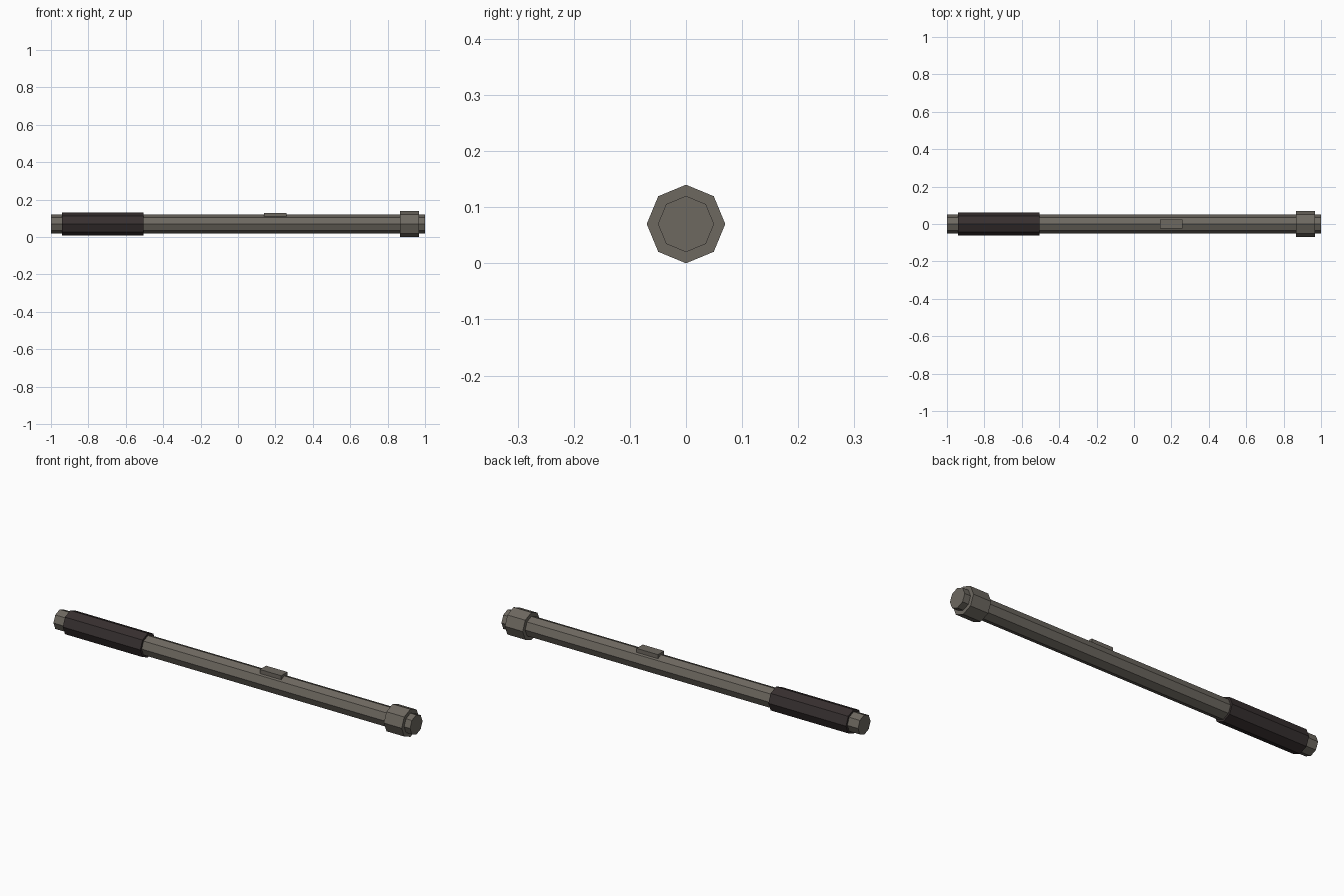
import bpy
import math

cube = bpy.data.objects.get("Cube")
if cube:
    bpy.data.objects.remove(cube, do_unlink=True)

AXIS_Z = 0.07  # height of the rod's centre line


def material(name, colour):
    mat = bpy.data.materials.new(name)
    mat.use_nodes = True
    mat.diffuse_color = colour
    bsdf = next(n for n in mat.node_tree.nodes if n.type == "BSDF_PRINCIPLED")
    bsdf.inputs["Base Color"].default_value = colour
    bsdf.inputs["Roughness"].default_value = 0.7
    return mat


def finish(name, mat):
    obj = bpy.context.object
    obj.name = obj.data.name = name
    obj.data.materials.append(mat)
    bpy.ops.object.transform_apply(location=False, rotation=True, scale=True)
    return obj


def octagon_rod(name, x0, x1, radius, mat):
    """Eight-sided prism along x with a corner pointing straight up."""
    bpy.ops.mesh.primitive_cylinder_add(
        vertices=8, radius=radius, depth=x1 - x0,
        location=((x0 + x1) / 2, 0, AXIS_Z), rotation=(0, math.pi / 2, 0))
    return finish(name, mat)


metal = material("grey metal", (0.155, 0.140, 0.118, 1))
rubber = material("dark grip", (0.038, 0.029, 0.029, 1))

# Shaft, hand grip and end collar
octagon_rod("shaft", -1.0, 1.0, 0.05, metal)
octagon_rod("grip", -0.94, -0.505, 0.061, rubber)
octagon_rod("end_collar", 0.867, 0.967, 0.07, metal)

# Flat switch sunk into the top of the shaft
bpy.ops.mesh.primitive_cube_add(size=1, location=(0.2, 0, 0.115))
bpy.context.object.scale = (0.12, 0.05, 0.03)
finish("switch", metal)
